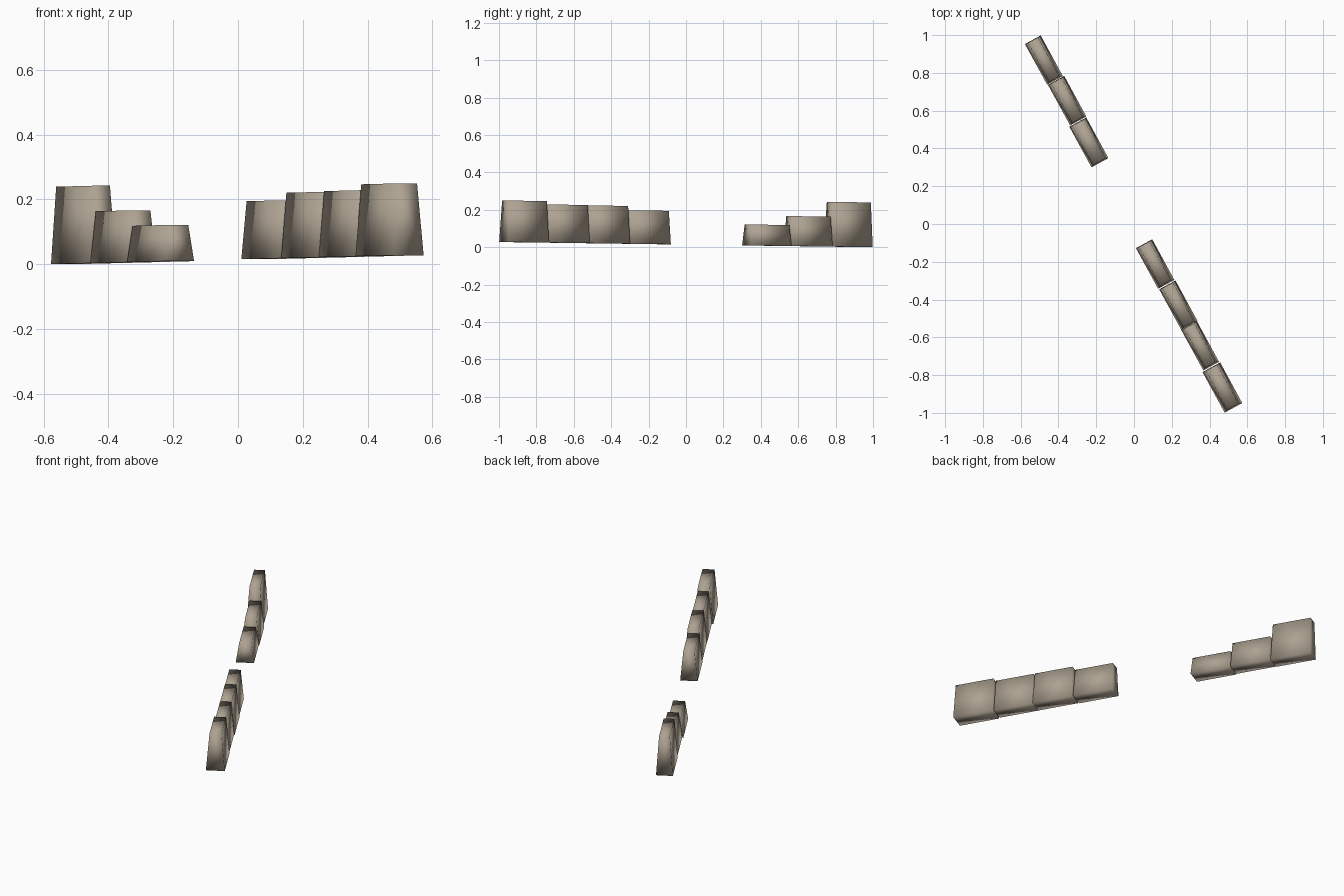
import bpy, bmesh
from mathutils import Vector, Matrix

cube = bpy.data.objects.get("Cube")
if cube:
    bpy.data.objects.remove(cube, do_unlink=True)

# Single weathered stone colour
stone = bpy.data.materials.new("warm_grey_stone")
stone.use_nodes = True
colour = (0.42, 0.36, 0.285, 1)
stone.diffuse_color = colour
bsdf = next(n for n in stone.node_tree.nodes if n.type == 'BSDF_PRINCIPLED')
bsdf.inputs["Base Color"].default_value = colour

# Wall frame: along the wall (slightly rising), across it, and up
SLOPE = 0.0123
along = Vector((0.479, -0.878, SLOPE)).normalized()
across = Vector((0.878, 0.479, 0)).normalized()
up = along.cross(across)
frame = Matrix((along, across, up)).transposed().to_4x4()
LENGTH = 0.245


def stone_block(name, x, y, height, width, inset):
    """Smooth block, narrower across its top than its base."""
    bm = bmesh.new()
    bmesh.ops.create_cube(bm, size=1)
    for v in bm.verts:
        top = v.co.z > 0
        v.co.x *= LENGTH - (0.01 if top else 0)
        v.co.y *= width - (2 * inset if top else 0)
        v.co.z = height if top else 0
    for f in bm.faces:
        f.smooth = True
    mesh = bpy.data.meshes.new(name)
    bm.to_mesh(mesh)
    bm.free()
    mesh.materials.append(stone)
    obj = bpy.data.objects.new(name, mesh)
    base = 0.0139 + SLOPE * (x * along.x + y * along.y)
    obj.matrix_world = Matrix.Translation((x, y, base)) @ frame
    bpy.context.collection.objects.link(obj)


# Back wall, stepping down towards the gap
stone_block("back_wall_tall_block", -0.477, 0.868, 0.239, 0.095, 0.017)
stone_block("back_wall_middle_block", -0.354, 0.653, 0.160, 0.098, 0.017)
stone_block("back_wall_low_block", -0.239, 0.432, 0.112, 0.102, 0.017)

# Front wall, rising away from the gap
stone_block("front_wall_block_1", 0.112, -0.212, 0.179, 0.098, 0.017)
stone_block("front_wall_block_2", 0.235, -0.430, 0.202, 0.098, 0.017)
stone_block("front_wall_block_3", 0.350, -0.645, 0.204, 0.095, 0.017)
stone_block("front_wall_block_4", 0.468, -0.866, 0.222, 0.106, 0.019)
